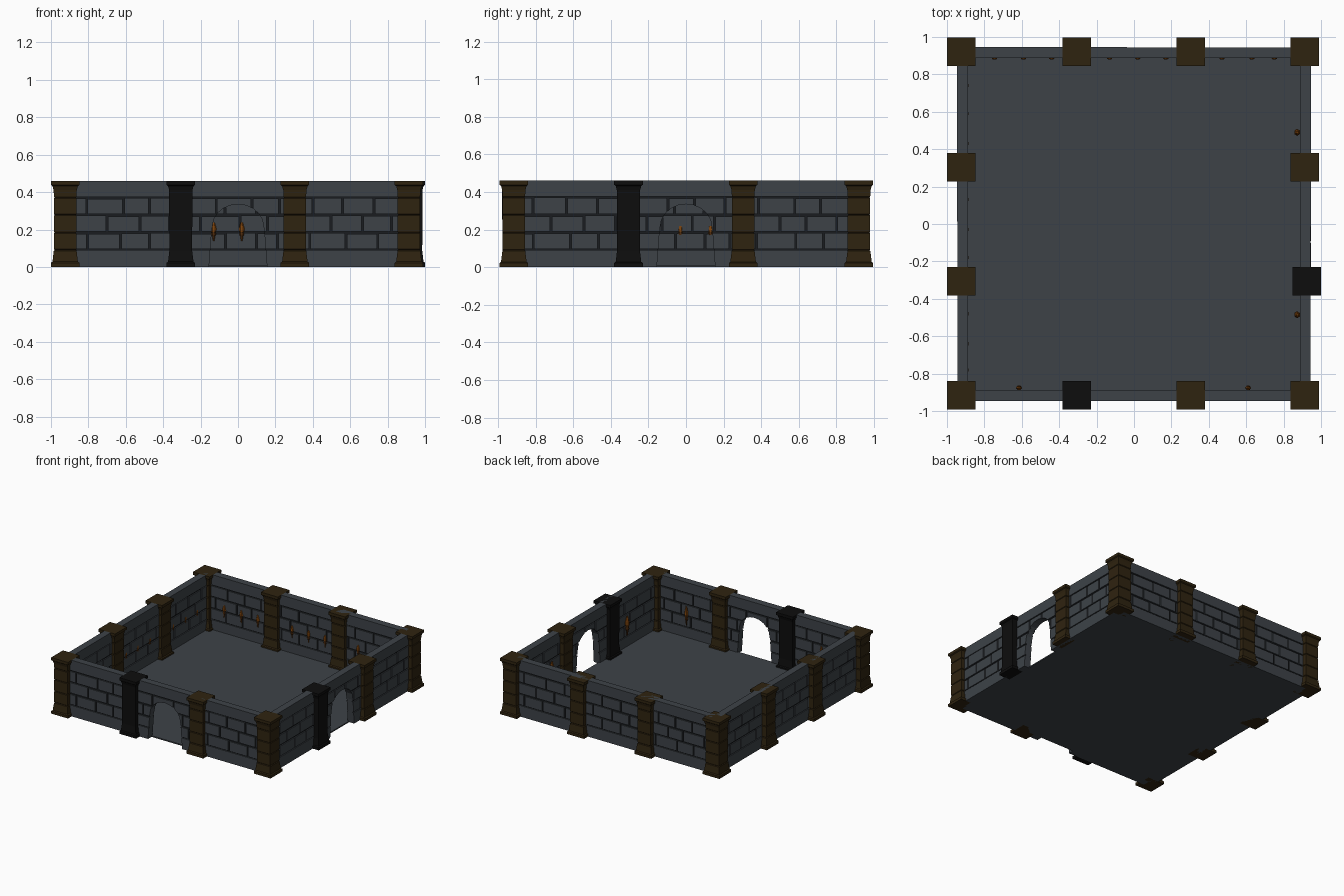
import bpy, bmesh, math, random
from mathutils import Matrix, Vector

if "Cube" in bpy.data.objects:
    bpy.data.objects.remove(bpy.data.objects["Cube"])

random.seed(4)


def material(name, rgb):
    m = bpy.data.materials.new(name)
    m.diffuse_color = (*rgb, 1)
    m.use_nodes = True
    m.node_tree.nodes["Principled BSDF"].inputs["Base Color"].default_value = m.diffuse_color
    return m


STONE = material("slate stone", (0.047, 0.055, 0.064))
MORTAR = material("dark mortar", (0.010, 0.012, 0.014))
BROWN = material("brown pillar", (0.028, 0.017, 0.005))
BLACK = material("black pillar", (0.004, 0.004, 0.004))
WOOD = material("torch brown", (0.075, 0.024, 0.004))
ORANGE = material("torch orange", (0.22, 0.06, 0.004))


def finish(name, bm, mats, matrix=Matrix()):
    bmesh.ops.recalc_face_normals(bm, faces=bm.faces)
    me = bpy.data.meshes.new(name)
    bm.to_mesh(me)
    bm.free()
    for m in mats:
        me.materials.append(m)
    ob = bpy.data.objects.new(name, me)
    ob.matrix_world = matrix
    bpy.context.collection.objects.link(ob)
    return ob


def box(bm, x0, x1, y0, y1, z0, z1):
    m = Matrix.Translation(((x0 + x1) / 2, (y0 + y1) / 2, (z0 + z1) / 2))
    m = m @ Matrix.Diagonal((x1 - x0, y1 - y0, z1 - z0, 1))
    bmesh.ops.create_cube(bm, size=1, matrix=m)


def lathe(bm, profile, sides, turn=0.0, depth=1.0, mat_rule=None):
    """Stack of rings (radius, z) joined and capped."""
    rings = []
    for r, z in profile:
        rings.append([bm.verts.new((r * math.cos(turn + math.tau * i / sides),
                                    r * depth * math.sin(turn + math.tau * i / sides), z))
                      for i in range(sides)])
    for a, b in zip(rings, rings[1:]):
        for i in range(sides):
            j = (i + 1) % sides
            f = bm.faces.new((a[i], a[j], b[j], b[i]))
            if mat_rule:
                f.material_index = mat_rule(f.calc_center_median().z)
    for ring in (rings[0], rings[-1]):
        f = bm.faces.new(ring)
        if mat_rule:
            f.material_index = mat_rule(ring[0].co.z)


# Floor slab
bm = bmesh.new()
box(bm, -0.9, 0.9, -0.9, 0.9, 0, 0.01)
finish("floor", bm, [STONE])

# Walls: local x runs along the wall, -y faces outwards
OUT, INN, RECESS = -0.945, -0.887, 0.009
ROWS = [(0.097, 0.180), (0.190, 0.273), (0.283, 0.368)]


def arch_cutter(name, matrix):
    pts = [(-0.155, -0.05), (-0.155, 0), (-0.14, 0.2)]
    pts += [(-0.137 * math.cos(a), 0.215 + 0.12 * math.sin(a))
            for a in (math.pi * i / 10 for i in range(11))]
    pts += [(0.14, 0.2), (0.155, 0), (0.155, -0.05)]
    bm = bmesh.new()
    face = bm.faces.new([bm.verts.new((x, -1.1, z)) for x, z in pts])
    ext = bmesh.ops.extrude_face_region(bm, geom=[face])
    bmesh.ops.translate(bm, vec=(0, 0.4, 0),
                        verts=[v for v in ext["geom"] if isinstance(v, bmesh.types.BMVert)])
    ob = finish(name, bm, [], matrix)
    ob.hide_render = True
    ob.hide_viewport = False
    ob.display_type = 'WIRE'
    return ob


def wall(side, matrix, door):
    parts = []
    # recessed core whose broad sides are mortar
    bm = bmesh.new()
    box(bm, -0.88, 0.88, OUT + RECESS, INN - RECESS, 0.002, 0.45)
    bm.normal_update()
    for f in bm.faces:
        f.material_index = 1 if abs(f.normal.y) > 0.5 else 0
    parts.append(finish(side + "_wall_core", bm, [STONE, MORTAR], matrix))
    # plain bands at the foot and the top
    for name, z0, z1 in (("foot", 0, 0.09), ("top", 0.375, 0.46)):
        bm = bmesh.new()
        box(bm, -0.89, 0.89, OUT, INN, z0, z1)
        parts.append(finish(f"{side}_wall_{name}", bm, [STONE], matrix))
    # three staggered brick rows on both faces
    bm = bmesh.new()
    for r, (z0, z1) in enumerate(ROWS):
        x = -0.88
        nxt = x + (0.17 if r % 2 else 0.085)
        while x < 0.88:
            end = min(nxt + random.uniform(-0.02, 0.02), 0.88)
            if 0.88 - end < 0.04:
                end = 0.88
            top = z1 + random.uniform(-0.004, 0.002)
            for y0, y1 in ((OUT, OUT + RECESS + 0.002), (INN - RECESS - 0.002, INN)):
                box(bm, x + 0.005, end - 0.005, y0, y1, z0, top)
            x = end
            nxt += 0.17
    parts.append(finish(side + "_wall_bricks", bm, [STONE], matrix))
    if door:
        cutter = arch_cutter(side + "_doorway_cutter", matrix)
        for ob in parts:
            mod = ob.modifiers.new("doorway", 'BOOLEAN')
            mod.operation = 'DIFFERENCE'
            mod.solver = 'EXACT'
            mod.object = cutter


for i, side in enumerate(("front", "right", "back", "left")):
    wall(side, Matrix.Rotation(i * math.pi / 2, 4, 'Z'), i < 2)

# Pillars: square profile with stepped base and cap and block seams
PROFILE = [(0.076, 0), (0.076, 0.022), (0.068, 0.028), (0.061, 0.086)]
for s in (0.091, 0.183, 0.278, 0.371):
    PROFILE += [(0.060, s - 0.004), (0.056, s), (0.060, s + 0.004)]
PROFILE += [(0.062, 0.41), (0.068, 0.432), (0.076, 0.438), (0.076, 0.46)]
PLAIN = [p for p in PROFILE if p[0] > 0.0601]

spots = [-0.916, -0.306, 0.304, 0.914]
for x in spots:
    for y in spots:
        if abs(x) < 0.5 and abs(y) < 0.5:
            continue
        black = (x == spots[1] and y == spots[0]) or (x == spots[3] and y == spots[1])
        cx = x + (0.01 if black and x > 0 else 0) - (0.008 if x == spots[0] else 0)
        bm = bmesh.new()
        prof = PLAIN if black else PROFILE
        lathe(bm, [(r * math.sqrt(2), z) for r, z in prof], 4, math.pi / 4)
        finish("black_pillar" if black else "brown_pillar", bm,
               [BLACK if black else BROWN],
               Matrix.Translation((cx, y + (0.006 if y > 0.5 else 0), 0)))

# Torches: cup and flame
TORCH = [(0.004, -0.5), (0.007, -0.25), (0.013, -0.15), (0.010, -0.02), (0.015, 0.08),
         (0.013, 0.25), (0.005, 0.5)]


def torch(name, x, y, z, height, width, depth, turn):
    bm = bmesh.new()
    lathe(bm, [(r * width, h * height) for r, h in TORCH], 6, 0, depth,
          lambda h: 1 if h > -0.02 * height else 0)
    finish(name, bm, [WOOD, ORANGE],
           Matrix.Translation((x, y, z)) @ Matrix.Rotation(turn, 4, 'Z'))


for t in (-0.745, -0.59, -0.44, -0.13, 0.02, 0.17, 0.47, 0.63, 0.75):
    torch("back_small_torch", t, 0.885, 0.188, 0.10, 1.0, 0.5, 0)
for t in (0.74, 0.59, 0.43, 0.13, -0.03, -0.18, -0.48, -0.64, -0.78):
    torch("left_small_torch", -0.892, t, 0.188, 0.10, 1.0, 0.5, math.pi / 2)
for t in (-0.485, 0.49):
    torch("right_large_torch", 0.872, t, 0.19, 0.155, 1.25, 0.9, math.pi / 2)
for t in (-0.615, 0.61):
    torch("front_large_torch", t, -0.876, 0.19, 0.155, 1.1, 0.8, 0)
